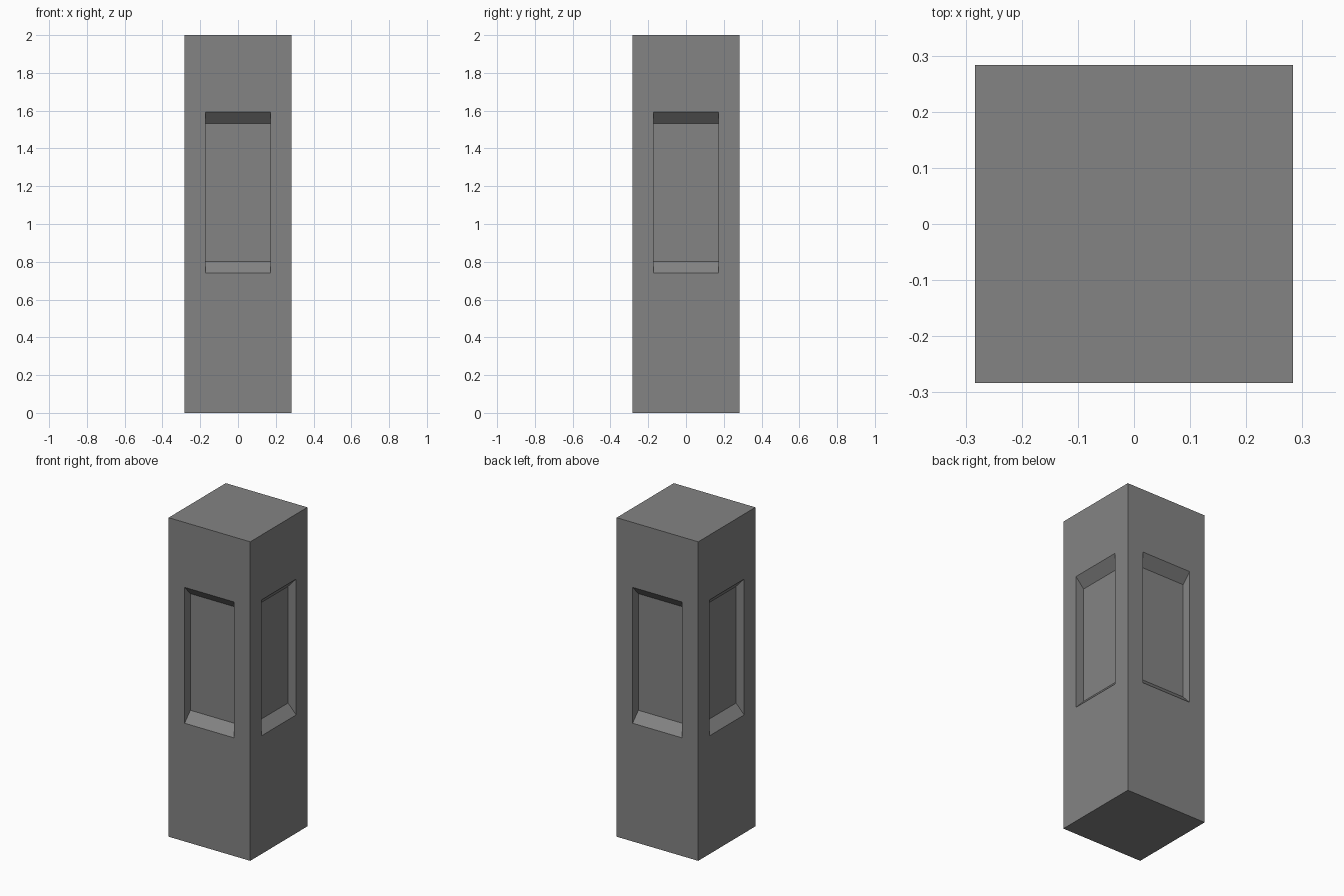
import bpy, bmesh
from math import pi
from mathutils import Matrix, Vector

if "Cube" in bpy.data.objects:
    bpy.data.objects.remove(bpy.data.objects["Cube"])

HALF, HEIGHT, DEPTH = 0.283, 2.0, 0.056

bm = bmesh.new()


def ring(half_w, z0, z1, y, rot):
    """Rectangle of four vertices on a side of the pillar."""
    pts = [(-half_w, y, z0), (half_w, y, z0), (half_w, y, z1), (-half_w, y, z1)]
    return [bm.verts.new(rot @ Vector(p)) for p in pts]


# Four sides, each with a recessed panel: sloped sill and head, straight jambs
for k in range(4):
    rot = Matrix.Rotation(k * pi / 2, 3, 'Z')
    rings = [ring(HALF, 0, HEIGHT, -HALF, rot),
             ring(0.172, 0.741, 1.593, -HALF, rot),
             ring(0.1715, 0.801, 1.532, -HALF + DEPTH, rot)]
    for a, b in zip(rings, rings[1:]):
        for i in range(4):
            j = (i + 1) % 4
            bm.faces.new((a[i], a[j], b[j], b[i]))
    bm.faces.new(rings[-1])

# Weld the corners, then close the top and bottom
bmesh.ops.remove_doubles(bm, verts=bm.verts, dist=1e-4)
bmesh.ops.holes_fill(bm, edges=[e for e in bm.edges if e.is_boundary], sides=4)
bmesh.ops.recalc_face_normals(bm, faces=bm.faces)

mesh = bpy.data.meshes.new("panelled_pillar")
bm.to_mesh(mesh)
bm.free()

# Dark grey stone
stone = bpy.data.materials.new("dark_stone")
stone.diffuse_color = (0.23, 0.23, 0.23, 1)
stone.use_nodes = True
stone.node_tree.nodes["Principled BSDF"].inputs["Base Color"].default_value = stone.diffuse_color
mesh.materials.append(stone)
bpy.context.collection.objects.link(bpy.data.objects.new("panelled_pillar", mesh))
